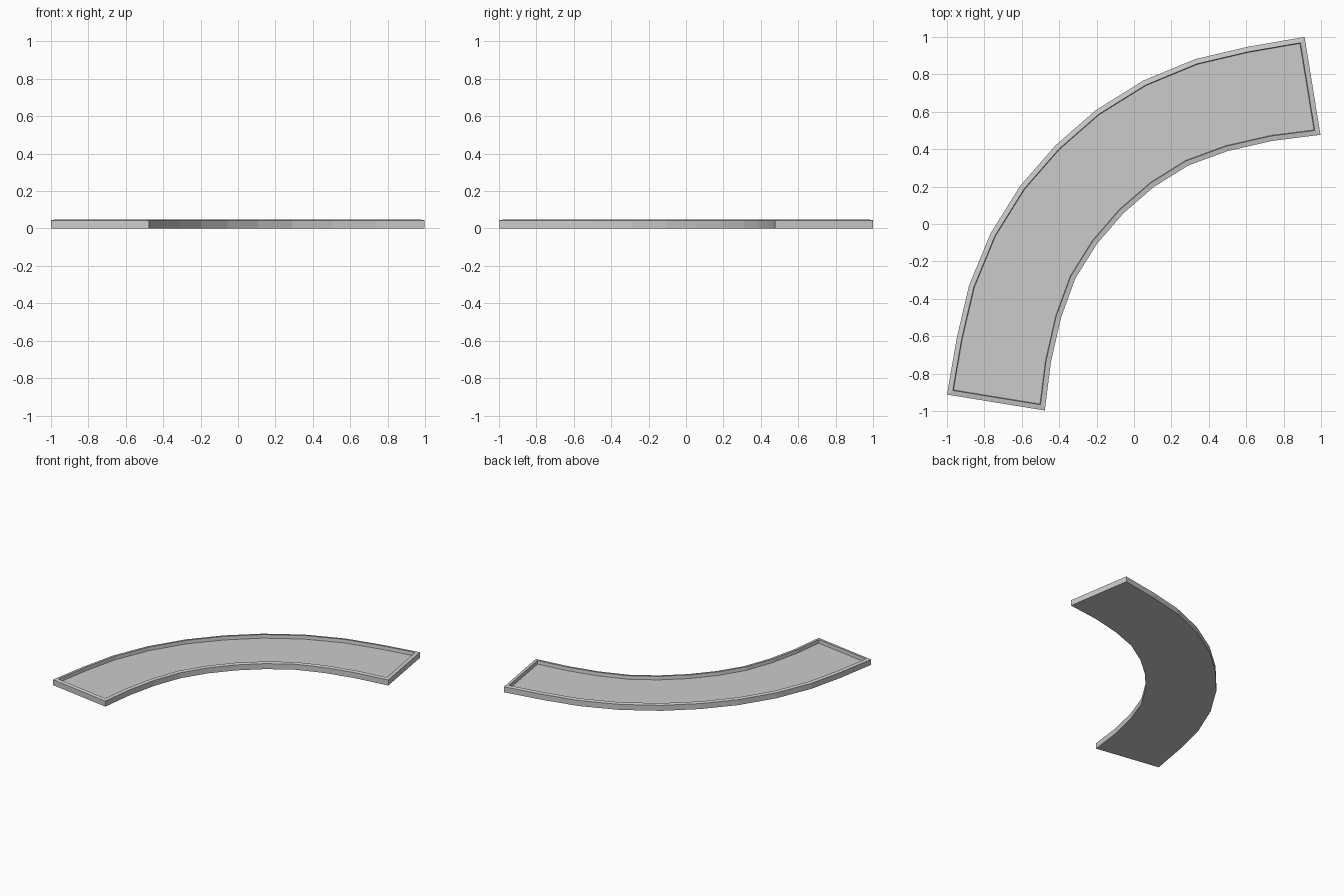
import bpy, bmesh

if "Cube" in bpy.data.objects:
    bpy.data.objects.remove(bpy.data.objects["Cube"])

# Half outlines from one end to the middle of the bend (mirrored across y = -x)
OUTER = [(-1, -.912), (-.947, -.606), (-.882, -.329), (-.767, -.05), (-.608, .205), (-.42, .42)]
INNER = [(-.477, -.997), (-.444, -.737), (-.39, -.5), (-.313, -.29), (-.198, -.106), (-.057, .057)]
EDGE_H, RIM_H, FLOOR_H, RIM_W = .044, .049, .022, .027


def mirrored(half):
    return half + [(-y, -x) for x, y in reversed(half[:-1])]


outline = mirrored(INNER) + mirrored(OUTER)[::-1]
bm = bmesh.new()

# Solid curved slab
base = bm.faces.new([bm.verts.new((x, y, 0)) for x, y in outline])
ext = bmesh.ops.extrude_face_region(bm, geom=[base], use_keep_orig=True)
top = next(g for g in ext["geom"] if isinstance(g, bmesh.types.BMFace))
for v in top.verts:
    v.co.z = EDGE_H
bmesh.ops.recalc_face_normals(bm, faces=bm.faces)

# Rim rising slightly inward, then the recessed floor
bmesh.ops.inset_region(bm, faces=[top], thickness=RIM_W, use_even_offset=True)
for v in top.verts:
    v.co.z = RIM_H
bmesh.ops.inset_region(bm, faces=[top], thickness=.003, use_even_offset=True)
for v in top.verts:
    v.co.z = FLOOR_H

# Clean triangulation of the two long concave faces
bmesh.ops.triangulate(bm, faces=[f for f in bm.faces if len(f.verts) > 4])
bmesh.ops.recalc_face_normals(bm, faces=bm.faces)

mesh = bpy.data.meshes.new("curved_tray")
bm.to_mesh(mesh)
bm.free()
tray = bpy.data.objects.new("curved_tray", mesh)
bpy.context.collection.objects.link(tray)
